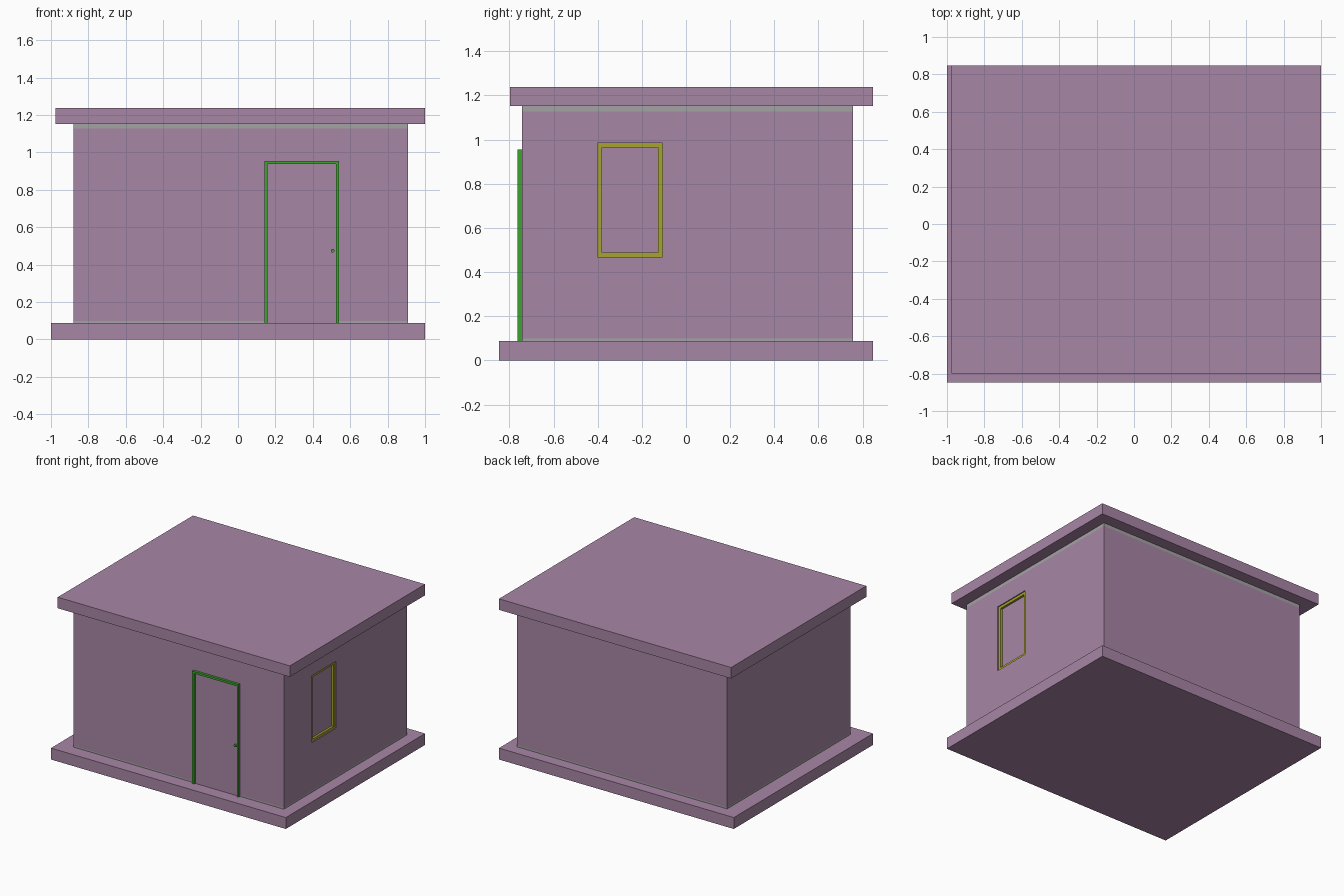
import bpy, bmesh
from mathutils import Matrix

default = bpy.data.objects.get("Cube")
if default:
    bpy.data.objects.remove(default, do_unlink=True)


def material(name, colour):
    m = bpy.data.materials.new(name)
    m.use_nodes = True
    m.diffuse_color = (*colour, 1)
    m.node_tree.nodes["Principled BSDF"].inputs["Base Color"].default_value = (*colour, 1)
    return m


MAUVE = material("mauve", (0.39, 0.24, 0.375))
GREY = material("grey", (0.37, 0.37, 0.37))
GREEN = material("green", (0.045, 0.37, 0.027))
OLIVE = material("olive", (0.38, 0.37, 0.027))


def finish(name, bm, mat):
    mesh = bpy.data.meshes.new(name)
    bm.to_mesh(mesh)
    bm.free()
    mesh.materials.append(mat)
    ob = bpy.data.objects.new(name, mesh)
    bpy.context.collection.objects.link(ob)
    return ob


def add_box(bm, x, y, z):
    """Add a box given its (low, high) range on each axis."""
    ranges = (x, y, z)
    centre = [(a + b) / 2 for a, b in ranges]
    size = [b - a for a, b in ranges]
    mat = Matrix.Translation(centre) @ Matrix.Diagonal((*size, 1))
    bmesh.ops.create_cube(bm, size=1, matrix=mat)


def box(name, mat, x, y, z):
    bm = bmesh.new()
    add_box(bm, x, y, z)
    return finish(name, bm, mat)


# Slabs, walls and grey joints
WALL_X, WALL_Y = (-0.88, 0.91), (-0.743, 0.757)
box("base_slab", MAUVE, (-1, 1), (-0.847, 0.847), (0, 0.088))
box("roof_slab", MAUVE, (-0.977, 1), (-0.798, 0.847), (1.152, 1.237))
box("lower_joint", GREY, WALL_X, WALL_Y, (0.088, 0.1))
box("upper_joint", GREY, WALL_X, WALL_Y, (1.127, 1.152))
walls = box("walls", MAUVE, WALL_X, WALL_Y, (0.1, 1.127))

# Window opening cut into the right-hand wall
WIN_Y, WIN_Z = (-0.401, -0.106), (0.468, 0.985)
cutter = box("window_cutter", MAUVE, (0.885, 1), WIN_Y, WIN_Z)
cutter.hide_render = True
cut = walls.modifiers.new("window_opening", "BOOLEAN")
cut.operation = "DIFFERENCE"
cut.solver = "EXACT"
cut.object = cutter
bpy.context.view_layer.objects.active = walls
bpy.ops.object.modifier_apply(modifier=cut.name)
bpy.data.objects.remove(cutter, do_unlink=True)

# Window frame of four bars around a recessed pane
bm = bmesh.new()
X = (0.884, 0.902)
W = 0.02
add_box(bm, X, (WIN_Y[0], WIN_Y[0] + W), WIN_Z)
add_box(bm, X, (WIN_Y[1] - W, WIN_Y[1]), WIN_Z)
inner = (WIN_Y[0] + W, WIN_Y[1] - W)
add_box(bm, X, inner, (WIN_Z[0], WIN_Z[0] + W))
add_box(bm, X, inner, (WIN_Z[1] - W, WIN_Z[1]))
finish("window_frame", bm, OLIVE)

# Door frame: two posts and a lintel
DOOR_X, DOOR_TOP, T = (0.143, 0.539), 0.955, 0.016
Y = (-0.762, -0.74)
bm = bmesh.new()
add_box(bm, (DOOR_X[0], DOOR_X[0] + T), Y, (0.088, DOOR_TOP))
add_box(bm, (DOOR_X[1] - T, DOOR_X[1]), Y, (0.088, DOOR_TOP))
inner = (DOOR_X[0] + T, DOOR_X[1] - T)
add_box(bm, inner, Y, (DOOR_TOP - T, DOOR_TOP))
finish("door_frame", bm, GREEN)

# Door leaf and round handle
box("door_leaf", MAUVE, inner, (-0.747, -0.741), (0.088, DOOR_TOP - T))
bm = bmesh.new()
bmesh.ops.create_cone(bm, cap_ends=True, segments=16, radius1=0.01, radius2=0.01, depth=0.016,
                      matrix=Matrix.Translation((0.506, -0.753, 0.475)) @ Matrix.Rotation(1.5708, 4, "X"))
finish("door_handle", bm, GREEN)
